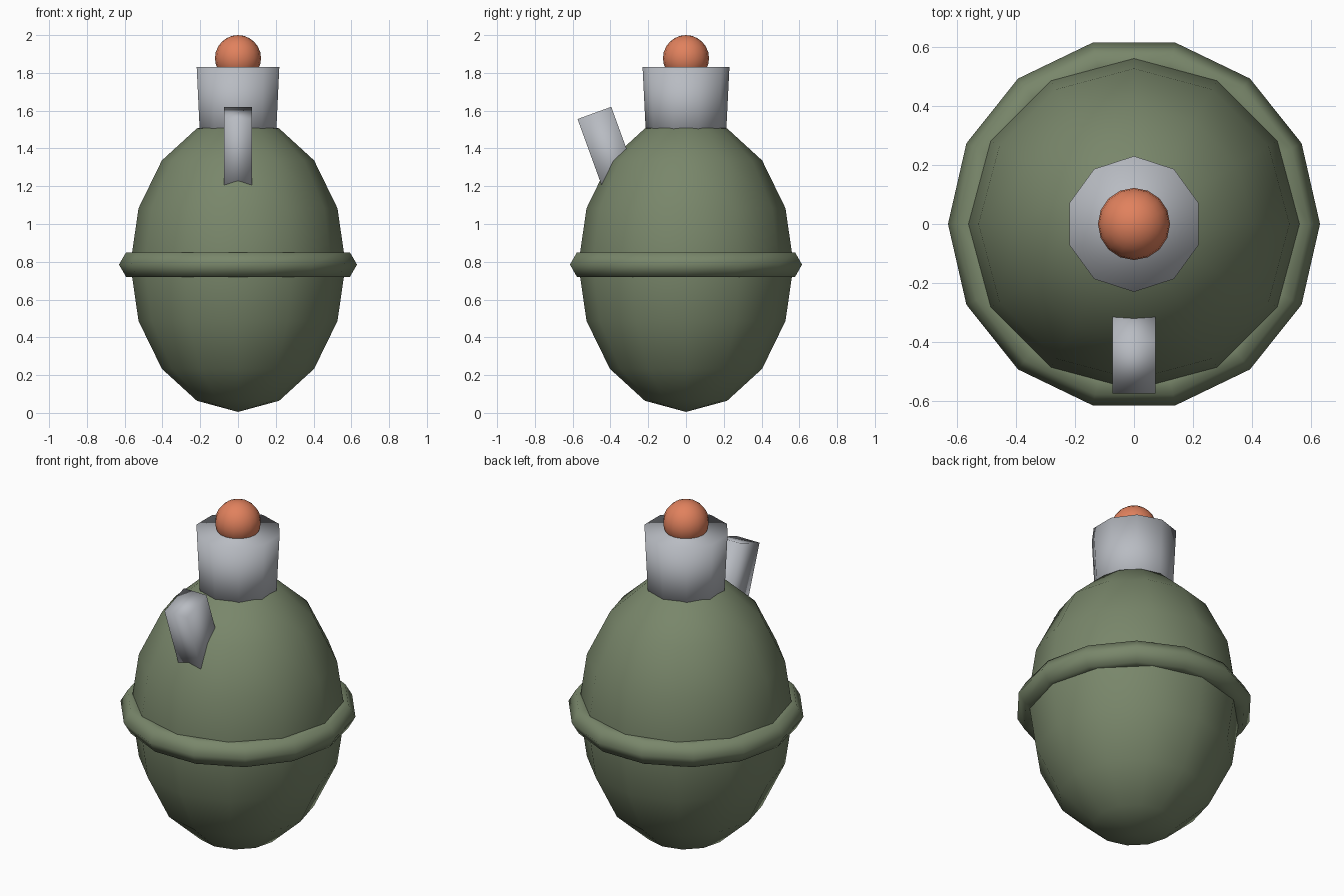
import bpy
import math

cube = bpy.data.objects.get("Cube")
if cube:
    bpy.data.objects.remove(cube, do_unlink=True)


def material(name, colour):
    mat = bpy.data.materials.new(name)
    mat.use_nodes = True
    rgba = (*colour, 1.0)
    mat.diffuse_color = rgba
    mat.node_tree.nodes["Principled BSDF"].inputs["Base Color"].default_value = rgba
    return mat


def finish(name, mat, scale=None):
    """Name, size, colour and smooth the part just added."""
    obj = bpy.context.object
    obj.name = name
    if scale:
        obj.scale = scale
        bpy.ops.object.transform_apply(location=False, rotation=False, scale=True)
    obj.data.materials.append(mat)
    bpy.ops.object.shade_smooth()
    return obj


green = material("olive green", (0.19, 0.24, 0.145))
metal = material("light grey metal", (0.48, 0.50, 0.54))
orange = material("orange", (0.75, 0.22, 0.11))

# Egg-shaped body
bpy.ops.mesh.primitive_uv_sphere_add(segments=12, ring_count=8, radius=1, location=(0, 0, 0.785))
finish("body", green, (0.57, 0.57, 0.78))

# Band around the middle
bpy.ops.mesh.primitive_torus_add(major_segments=14, minor_segments=6, major_radius=0.555,
                                 minor_radius=0.075, location=(0, 0, 0.785))
finish("middle_band", green)

# Neck, widening towards the top
bpy.ops.mesh.primitive_cone_add(vertices=10, radius1=0.21, radius2=0.23, depth=0.4,
                                location=(0, 0, 1.63))
finish("neck", metal)

# Round button in the neck
bpy.ops.mesh.primitive_uv_sphere_add(segments=16, ring_count=12, radius=0.122,
                                     location=(0, 0, 1.878))
finish("top_button", orange)

# Lever leaning out from the front of the body
tilt = math.radians(20)
length = 0.5
bpy.ops.mesh.primitive_cube_add(
    size=1, rotation=(tilt, 0, 0),
    location=(0, -0.485 + math.sin(tilt) * length / 2, 1.588 - math.cos(tilt) * length / 2))
finish("lever", metal, (0.146, 0.19, length))
